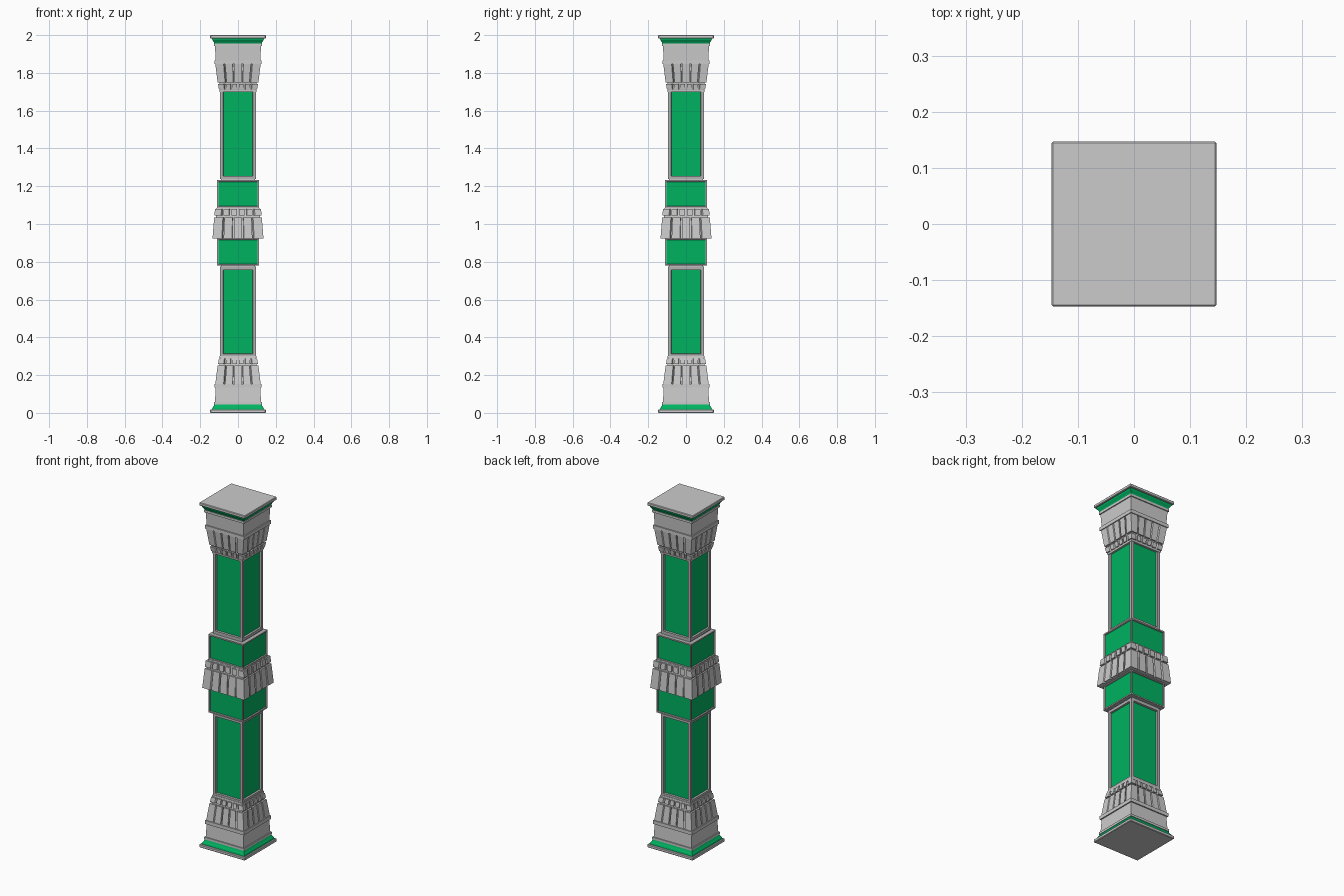
import bpy, bmesh
from math import pi
from mathutils import Matrix

if "Cube" in bpy.data.objects:
    bpy.data.objects.remove(bpy.data.objects["Cube"])

green = bpy.data.materials.new("green_panel")
green.diffuse_color = (0.0, 0.45, 0.12, 1)
green.use_nodes = True
green.node_tree.nodes["Principled BSDF"].inputs["Base Color"].default_value = green.diffuse_color
grey = bpy.data.materials.new("grey_stone")
grey.diffuse_color = (0.45, 0.45, 0.45, 1)
grey.use_nodes = True
grey.node_tree.nodes["Principled BSDF"].inputs["Base Color"].default_value = grey.diffuse_color


def finish(name, bm, mats=()):
    bmesh.ops.recalc_face_normals(bm, faces=bm.faces)
    me = bpy.data.meshes.new(name)
    bm.to_mesh(me)
    bm.free()
    for m in mats:
        me.materials.append(m)
    ob = bpy.data.objects.new(name, me)
    bpy.context.collection.objects.link(ob)
    return ob


def square_stack(name, profile, mats=(), bevel=0):
    """Square rings (z, half width) joined into one closed moulding."""
    bm = bmesh.new()
    rings = [[bm.verts.new((sx * h, sy * h, z)) for sx, sy in
              ((-1, -1), (1, -1), (1, 1), (-1, 1))] for z, h in profile]
    for a, b in zip(rings, rings[1:]):
        for i in range(4):
            j = (i + 1) % 4
            bm.faces.new((a[i], a[j], b[j], b[i]))
    bm.faces.new(rings[0][::-1])
    bm.faces.new(rings[-1])
    ob = finish(name, bm, mats)
    if bevel:
        mod = ob.modifiers.new("edge_bevel", 'BEVEL')
        mod.width = bevel
    return ob


def panelled_block(name, z0, z1, half, border, depth):
    """Square block with a recessed green panel on each side."""
    bm = bmesh.new()
    bmesh.ops.create_cube(bm, size=1, matrix=Matrix.Translation((0, 0, (z0 + z1) / 2))
                          @ Matrix.Diagonal((2 * half, 2 * half, z1 - z0, 1)))
    sides = [f for f in bm.faces if abs(f.normal.z) < 0.5]
    bmesh.ops.inset_individual(bm, faces=sides, thickness=border)
    bmesh.ops.inset_individual(bm, faces=sides, thickness=0.003, depth=-depth)
    for f in sides:
        f.material_index = 1
    return finish(name, bm, (grey, green))


def plate_row(name, count, gap, z0, h0, z1, h1, depth=0.008):
    """Row of raised plates on all four sides of a sloped band."""
    bm = bmesh.new()
    pitch = 2 / count
    for side in range(4):
        rot = Matrix.Rotation(side * pi / 2, 4, 'Z')
        for i in range(count):
            u0 = -1 + i * pitch + (gap / 2 if i else 0)
            u1 = -1 + (i + 1) * pitch - (gap / 2 if i < count - 1 else 0)
            pts = []
            for d in (0, depth + 0.004):
                for u, z, h in ((u0, z0, h0), (u1, z0, h0), (u1, z1, h1), (u0, z1, h1)):
                    pts.append(bm.verts.new(
                        rot @ Matrix.Translation((u * (h - d), d - h, z)).to_translation()))
            for q in ((0, 1, 2, 3), (7, 6, 5, 4), (0, 4, 5, 1),
                      (1, 5, 6, 2), (2, 6, 7, 3), (3, 7, 4, 0)):
                bm.faces.new([pts[k] for k in q])
    return finish(name, bm)


# base and capital, mirrored about mid height
for name, flip in (("base", False), ("capital", True)):
    def z(v):
        return 2 - v if flip else v

    square_stack(name + "_slab", [(z(0), .147), (z(.018), .147)], bevel=.003)
    square_stack(name + "_green_cove", [(z(.017), .138), (z(.026), .136), (z(.036), .129),
                                        (z(.047), .124)], (green,))
    square_stack(name + "_block", [
        (z(.045), .128), (z(.058), .128), (z(.058), .122), (z(.134), .118),
        (z(.134), .125), (z(.154), .125), (z(.154), .112), (z(.29), .093),
        (z(.29), .098), (z(.30), .097)])
    plate_row(name + "_flutes", 5, .07, z(.154), .120, z(.25), .108)
    plate_row(name + "_dentils", 6, .10, z(.26), .106, z(.287), .101)

# shafts and collar blocks with green panels
panelled_block("lower_shaft", .296, .774, .095, .023, .010)
panelled_block("upper_shaft", 1.237, 1.722, .095, .023, .010)
panelled_block("lower_collar", .779, .926, .112, .011, .006)
panelled_block("upper_collar", 1.085, 1.232, .112, .011, .006)
square_stack("lower_joint", [(.76, .09), (.79, .09)])
square_stack("upper_joint", [(1.22, .09), (1.25, .09)])

# flared central band
square_stack("middle_core", [(.924, .126), (1.085, .113)])
plate_row("middle_flutes", 5, .07, .924, .135, 1.035, .126)
plate_row("middle_dentils", 6, .10, 1.045, .125, 1.08, .122)
